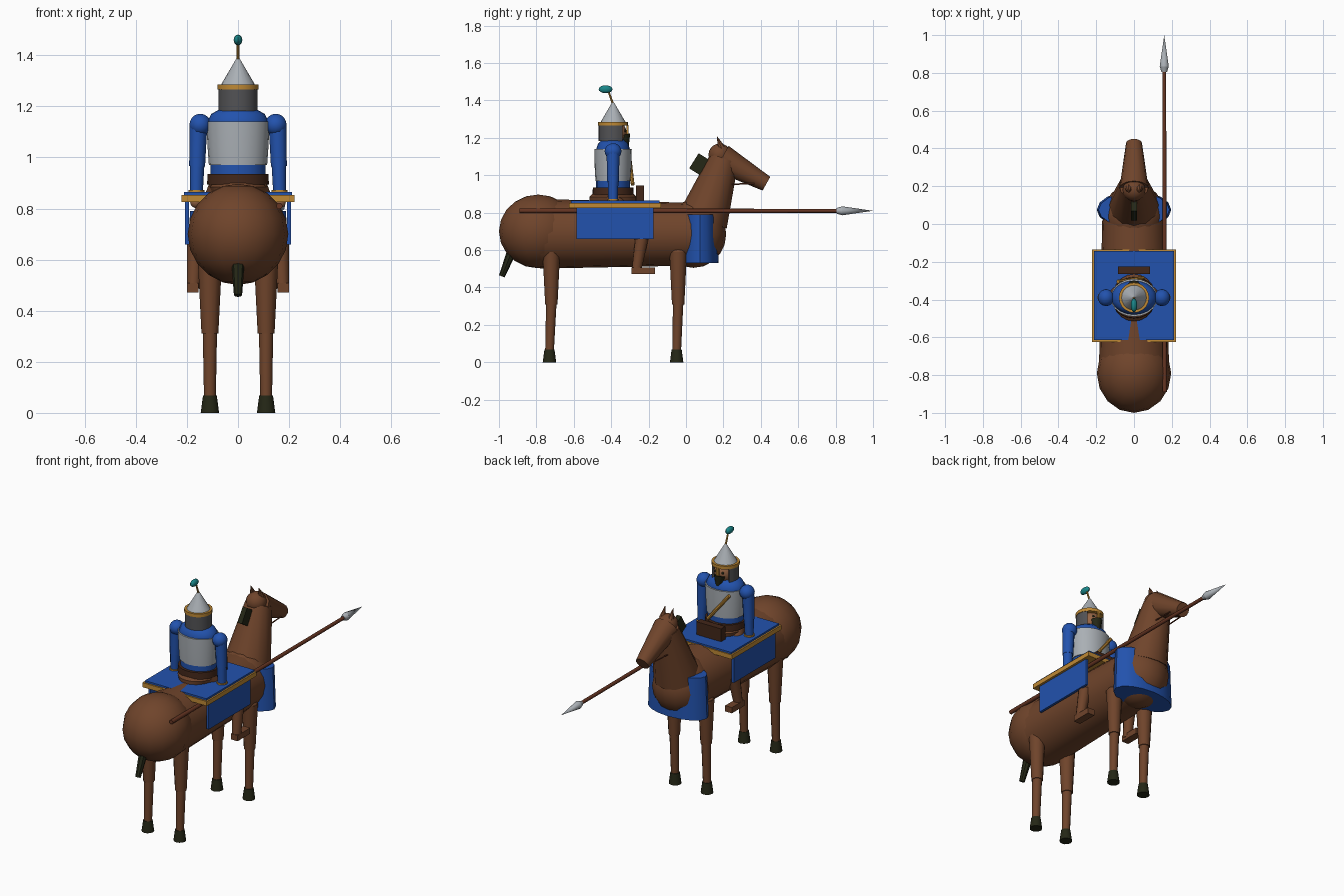
import bpy, bmesh, math
from mathutils import Vector, Matrix

if "Cube" in bpy.data.objects:
    bpy.data.objects.remove(bpy.data.objects["Cube"])

COLOURS = {
    "horse_brown": (0.16, 0.058, 0.024), "lance_wood": (0.13, 0.035, 0.016),
    "cloth_blue": (0.016, 0.085, 0.42), "gold": (0.52, 0.25, 0.035),
    "steel": (0.40, 0.43, 0.46), "mail_grey": (0.085, 0.085, 0.09),
    "hoof_dark": (0.018, 0.02, 0.008), "plume_teal": (0.01, 0.24, 0.25),
    "leather": (0.055, 0.02, 0.01), "skin": (0.30, 0.13, 0.06),
}
MATS = {}
for key, c in COLOURS.items():
    MATS[key] = bpy.data.materials.new(key)
    MATS[key].diffuse_color = (*c, 1)


def finish(bm, name, mat, smooth=True):
    bmesh.ops.recalc_face_normals(bm, faces=bm.faces)
    me = bpy.data.meshes.new(name)
    bm.to_mesh(me)
    bm.free()
    ob = bpy.data.objects.new(name, me)
    bpy.context.collection.objects.link(ob)
    me.materials.append(MATS[mat])
    if smooth:
        bpy.ops.object.select_all(action='DESELECT')
        ob.select_set(True)
        bpy.context.view_layer.objects.active = ob
        bpy.ops.object.shade_smooth_by_angle(angle=math.radians(40))
    return ob


def tube(name, p0, p1, r0, r1, mat, n=12):
    """Tapered cylinder between two points."""
    p0, p1 = Vector(p0), Vector(p1)
    d = p1 - p0
    m = Matrix.Translation((p0 + p1) / 2) @ d.to_track_quat('Z', 'Y').to_matrix().to_4x4()
    bm = bmesh.new()
    bmesh.ops.create_cone(bm, cap_ends=True, segments=n, radius1=r0, radius2=r1,
                          depth=d.length, matrix=m)
    return finish(bm, name, mat)


def ball(name, c, r, mat, n=16, rings=10):
    """Ellipsoid with radii r."""
    bm = bmesh.new()
    bmesh.ops.create_uvsphere(bm, u_segments=n, v_segments=rings, radius=1,
                              matrix=Matrix.Translation(c) @ Matrix.Diagonal((*r, 1)))
    return finish(bm, name, mat)


def box(name, c, size, mat, rot_x=0):
    bm = bmesh.new()
    bmesh.ops.create_cube(bm, size=1, matrix=Matrix.Translation(c)
                          @ Matrix.Rotation(rot_x, 4, 'X') @ Matrix.Diagonal((*size, 1)))
    return finish(bm, name, mat, False)


def loft(name, cy, rows, mat, n=20):
    """Upright elliptical body from rows of (z, x radius, y radius)."""
    bm = bmesh.new()
    rings = [[bm.verts.new((rx * math.cos(2 * math.pi * i / n),
                            cy + ry * math.sin(2 * math.pi * i / n), z)) for i in range(n)]
             for z, rx, ry in rows]
    for a, b in zip(rings, rings[1:]):
        for i in range(n):
            bm.faces.new((a[i], a[(i + 1) % n], b[(i + 1) % n], b[i]))
    bm.faces.new(rings[0])
    bm.faces.new(rings[-1])
    return finish(bm, name, mat)


# Horse body
ball("rump", (0, -0.79, 0.70), (0.197, 0.21, 0.197), "horse_brown")
tube("barrel", (0, -0.78, 0.687), (0, 0.02, 0.685), 0.186, 0.168, "horse_brown", 20)
ball("chest", (0, 0.04, 0.685), (0.168, 0.175, 0.18), "horse_brown")
tube("neck", (0, 0.09, 0.76), (0, 0.205, 1.09), 0.135, 0.078, "horse_brown")
ball("poll", (0, 0.18, 1.11), (0.06, 0.06, 0.06), "horse_brown")
tube("head", (0, 0.19, 1.09), (0, 0.43, 0.955), 0.077, 0.042, "horse_brown")
box("mane", (0, 0.07, 1.06), (0.03, 0.065, 0.095), "hoof_dark", math.radians(-32))
tube("tail", (0, -0.93, 0.595), (0, -0.985, 0.46), 0.026, 0.016, "hoof_dark", 8)

# Paired horse parts
for s, side in ((-1, "left"), (1, "right")):
    tube(f"ear_{side}", (s * 0.028, 0.19, 1.145), (s * 0.028, 0.165, 1.21), 0.021, 0,
         "horse_brown", 8)
    tube(f"rein_{side}", (s * 0.045, 0.22, 0.952), (s * 0.04, 0.365, 0.955), 0.004, 0.004,
         "lance_wood", 6)
    for y, part, lean in ((-0.73, "hind", 0.01), (-0.05, "front", 0.008)):
        x = s * 0.11
        tube(f"{part}_upper_leg_{side}", (x, y + lean, 0.31), (x, y + lean, 0.59),
             0.033, 0.047, "horse_brown")
        ball(f"{part}_hip_{side}", (x, y + lean, 0.585), (0.046, 0.046, 0.03), "horse_brown", 12, 8)
        tube(f"{part}_lower_leg_{side}", (x, y, 0.05), (x, y + lean, 0.32), 0.023, 0.028,
             "horse_brown")
        tube(f"{part}_hoof_{side}", (x, y, 0), (x, y, 0.068), 0.036, 0.027, "hoof_dark")

# Chest cloth and saddle blanket
loft("chest_cloth", 0.075, [(0.53, 0.197, 0.1), (0.79, 0.188, 0.092)], "cloth_blue", 16)
box("blanket_trim", (0, -0.38, 0.839), (0.444, 0.49, 0.028), "gold")
box("blanket_top", (0, -0.378, 0.853), (0.424, 0.472, 0.022), "cloth_blue")
for s, side in ((-1, "left"), (1, "right")):
    box(f"blanket_flap_{side}", (s * 0.2, -0.38, 0.745), (0.015, 0.41, 0.17), "cloth_blue")

# Saddle
loft("saddle_seat", -0.39, [(0.85, 0.10, 0.125), (0.885, 0.115, 0.125), (0.90, 0.10, 0.11)],
     "horse_brown")
box("saddle_pommel", (0, -0.245, 0.905), (0.17, 0.042, 0.08), "leather")

# Rider torso
loft("tunic", -0.39, [(0.90, 0.108, 0.09), (1.0, 0.108, 0.09), (1.14, 0.12, 0.09),
                      (1.17, 0.105, 0.08), (1.19, 0.07, 0.06)], "cloth_blue")
loft("cuirass", -0.39, [(0.97, 0.114, 0.094), (1.04, 0.119, 0.098), (1.14, 0.124, 0.1)], "steel")
loft("belt", -0.39, [(0.895, 0.121, 0.11), (0.935, 0.119, 0.108)], "leather")
tube("chest_strap", (-0.085, -0.305, 1.12), (0.05, -0.285, 0.95), 0.01, 0.01, "gold", 8)

# Rider limbs
for s, side in ((-1, "left"), (1, "right")):
    ball(f"shoulder_{side}", (s * 0.148, -0.39, 1.128), (0.043, 0.045, 0.043), "cloth_blue", 14, 10)
    tube(f"upper_arm_{side}", (s * 0.155, -0.39, 1.13), (s * 0.16, -0.39, 0.965), 0.035, 0.031,
         "cloth_blue")
    tube(f"forearm_{side}", (s * 0.16, -0.39, 0.98), (s * 0.163, -0.39, 0.86), 0.029, 0.025,
         "cloth_blue")
    tube(f"cuff_{side}", (s * 0.163, -0.39, 0.858), (s * 0.163, -0.39, 0.872), 0.031, 0.031, "gold")
    ball(f"hand_{side}", (s * 0.165, -0.39, 0.828), (0.024, 0.024, 0.026), "skin", 10, 8)
    tube(f"thigh_{side}", (s * 0.07, -0.40, 0.885), (s * 0.165, -0.235, 0.66), 0.045, 0.037,
         "horse_brown")
    tube(f"shin_{side}", (s * 0.165, -0.235, 0.67), (s * 0.175, -0.265, 0.49), 0.036, 0.026,
         "horse_brown")
    box(f"boot_{side}", (s * 0.177, -0.228, 0.49), (0.046, 0.125, 0.036), "horse_brown")

# Head, face and beard
ball("rider_head", (0, -0.385, 1.225), (0.062, 0.068, 0.07), "skin")
tube("beard", (0, -0.335, 1.215), (0, -0.315, 1.14), 0.038, 0.008, "hoof_dark", 10)
box("nose_guard", (0, -0.313, 1.245), (0.014, 0.012, 0.05), "gold")
for s, side in ((-1, "left"), (1, "right")):
    ball(f"eye_{side}", (s * 0.025, -0.326, 1.238), (0.008, 0.007, 0.007), "hoof_dark", 8, 6)

# Mail curtain, open toward the face
bm = bmesh.new()
N = 16
prev = None
for i in range(N + 1):
    a = math.radians(140 + 260 * i / N)
    col = [bm.verts.new((r * math.cos(a), -0.39 + r * math.sin(a), z))
           for r, z in ((0.077, 1.182), (0.077, 1.272), (0.066, 1.272), (0.066, 1.182))]
    if prev:
        for k in range(4):
            bm.faces.new((prev[k], prev[(k + 1) % 4], col[(k + 1) % 4], col[k]))
    else:
        bm.faces.new(col)
    prev = col
bm.faces.new(prev)
finish(bm, "mail_curtain", "mail_grey")

# Helmet and plume
tube("helmet_band", (0, -0.39, 1.266), (0, -0.39, 1.286), 0.08, 0.08, "gold", 20)
tube("helmet_cone", (0, -0.39, 1.284), (0, -0.39, 1.39), 0.067, 0.005, "steel", 20)
tube("plume_stem", (0, -0.388, 1.375), (0, -0.415, 1.45), 0.006, 0.005, "gold", 8)
ball("plume", (0, -0.43, 1.46), (0.017, 0.037, 0.021), "plume_teal", 12, 8)

# Lance
tube("lance_shaft", (0.162, -0.89, 0.81), (0.16, 0.82, 0.81), 0.0125, 0.0105, "lance_wood", 10)
tube("lance_socket", (0.16, 0.805, 0.81), (0.16, 0.835, 0.81), 0.015, 0.024, "steel")
tube("lance_point", (0.16, 0.834, 0.81), (0.16, 1.0, 0.81), 0.024, 0, "steel")

for m in bpy.data.materials:
    if m.users and not m.is_grease_pencil:
        m.use_nodes = True
        m.node_tree.nodes["Principled BSDF"].inputs["Base Color"].default_value = m.diffuse_color
